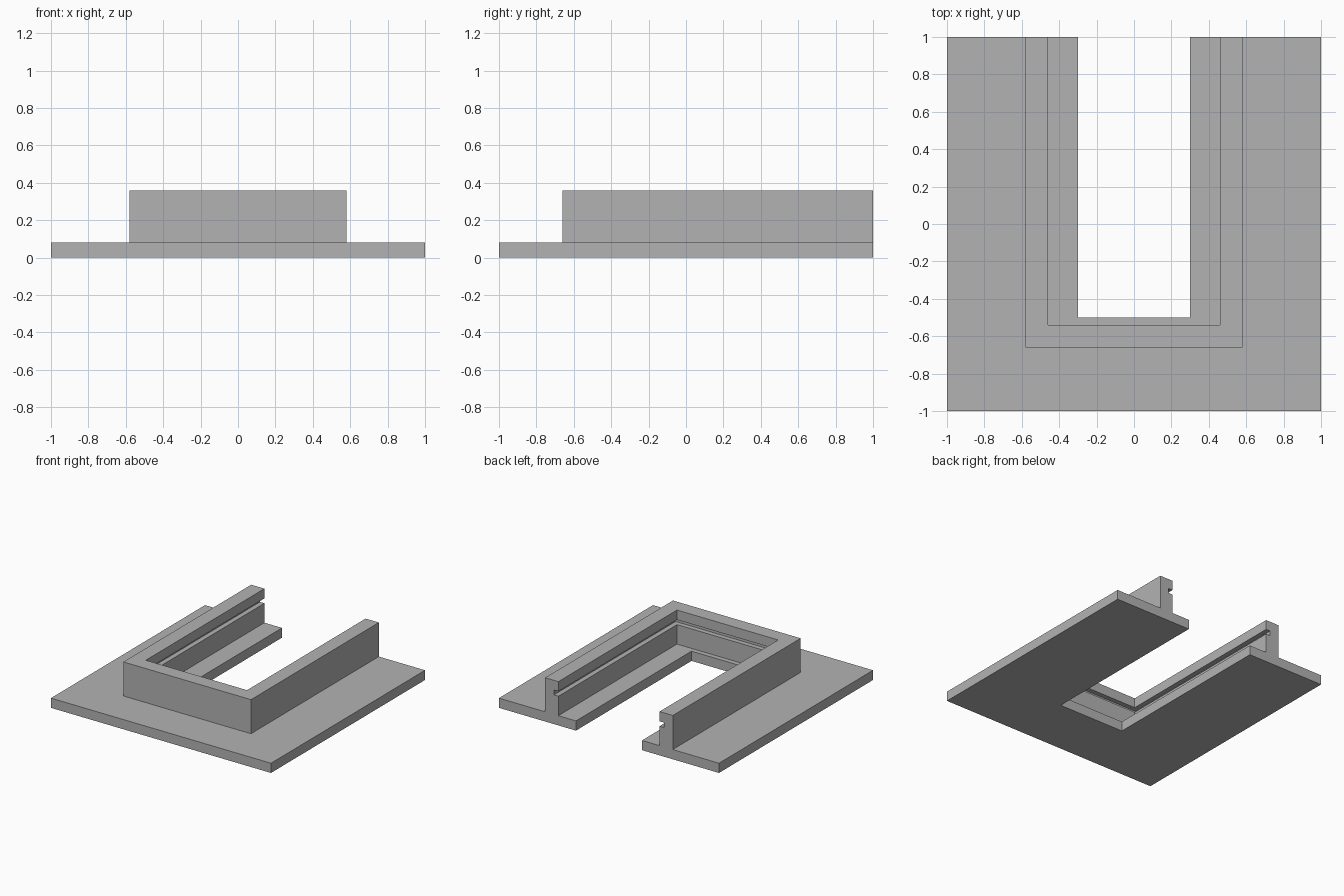
import bpy
import bmesh

cube = bpy.data.objects.get("Cube")
if cube:
    bpy.data.objects.remove(cube, do_unlink=True)

BACK = 1.0

grey = bpy.data.materials.new("plain grey")
grey.use_nodes = True
colour = (0.45, 0.45, 0.45, 1)
grey.diffuse_color = colour
grey.node_tree.nodes["Principled BSDF"].inputs["Base Color"].default_value = colour


def u_sweep(name, profile):
    """Sweep a closed profile of (half width, front y, z) round a U open at the back."""
    bm = bmesh.new()
    rings = []
    for side, at_back in ((-1, True), (-1, False), (1, False), (1, True)):
        rings.append([bm.verts.new((side * x, BACK if at_back else y, z))
                      for x, y, z in profile])
    n = len(profile)
    for a, b in zip(rings, rings[1:]):
        for i in range(n):
            j = (i + 1) % n
            bm.faces.new((a[i], a[j], b[j], b[i]))
    # Flat ends at the open back
    bm.faces.new(rings[0])
    bm.faces.new(rings[-1])
    bmesh.ops.recalc_face_normals(bm, faces=bm.faces)
    mesh = bpy.data.meshes.new(name)
    bm.to_mesh(mesh)
    bm.free()
    mesh.materials.append(grey)
    obj = bpy.data.objects.new(name, mesh)
    bpy.context.collection.objects.link(obj)
    return obj


# Base plate with a slot open at the back
base_top = 0.08
slot, rim = (0.30, -0.50), (1.0, -1.0)
u_sweep("base_plate", [(*slot, 0), (*rim, 0), (*rim, base_top), (*slot, base_top)])

# Upright rail with a groove along its inner side
rail_top, groove_low, groove_high = 0.36, 0.24, 0.28
outer, inner, groove = (0.58, -0.66), (0.46, -0.54), (0.50, -0.58)
u_sweep("grooved_rail", [
    (*outer, base_top), (*outer, rail_top), (*inner, rail_top),
    (*inner, groove_high), (*groove, groove_high),
    (*groove, groove_low), (*inner, groove_low), (*inner, base_top),
])
